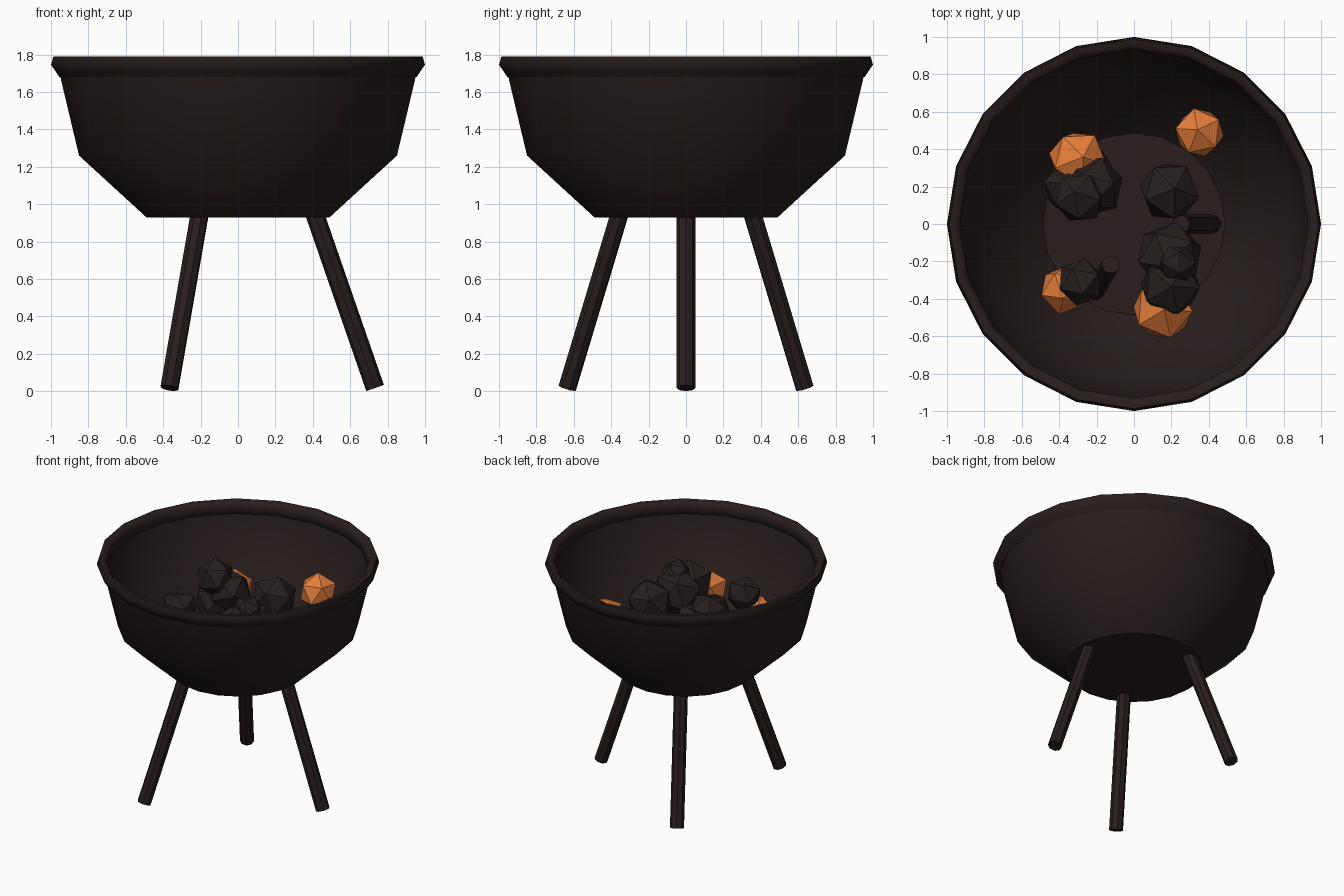
import bpy, bmesh, math
from mathutils import Vector, Euler

if "Cube" in bpy.data.objects:
    bpy.data.objects.remove(bpy.data.objects["Cube"], do_unlink=True)


def material(name, rgb):
    m = bpy.data.materials.new(name)
    m.use_nodes = True
    m.diffuse_color = (*rgb, 1)
    m.node_tree.nodes["Principled BSDF"].inputs["Base Color"].default_value = (*rgb, 1)
    return m


iron = material("dark iron", (0.021, 0.0125, 0.012))
charcoal = material("charcoal", (0.020, 0.0135, 0.013))
glow = material("glowing orange", (0.85, 0.225, 0.048))


def finish(name, bm, mat):
    bmesh.ops.recalc_face_normals(bm, faces=bm.faces)
    mesh = bpy.data.meshes.new(name)
    bm.to_mesh(mesh)
    bm.free()
    mesh.materials.append(mat)
    ob = bpy.data.objects.new(name, mesh)
    bpy.context.collection.objects.link(ob)
    return ob


def lathe(name, profile, mat, sides=20, closed=False):
    """Revolve (radius, height) points about z; an open profile is capped at both ends."""
    bm = bmesh.new()
    rings = [[bm.verts.new((r * math.cos(math.tau * i / sides),
                            r * math.sin(math.tau * i / sides), z))
              for i in range(sides)] for r, z in profile]
    pairs = list(zip(rings, rings[1:]))
    if closed:
        pairs.append((rings[-1], rings[0]))
    else:
        bm.faces.new(rings[0])
        bm.faces.new(rings[-1])
    for a, b in pairs:
        for i in range(sides):
            j = (i + 1) % sides
            bm.faces.new((a[i], a[j], b[j], b[i]))
    return finish(name, bm, mat)


def smooth(ob, degrees):
    bpy.ops.object.select_all(action="DESELECT")
    ob.select_set(True)
    bpy.context.view_layer.objects.active = ob
    bpy.ops.object.shade_smooth_by_angle(angle=math.radians(degrees))


# Thin bowl shell, outside up and inside down
bowl = lathe("bowl", [(0.49, 0.93), (0.85, 1.26), (0.957, 1.71),
                      (0.935, 1.71), (0.842, 1.264), (0.487, 0.938)], iron)
smooth(bowl, 40)

# Rolled rim
rim = lathe("rim", [(0.93, 1.70), (0.955, 1.68), (0.975, 1.71), (1.0, 1.745),
                    (0.987, 1.79), (0.953, 1.79), (0.93, 1.765)], iron, closed=True)
smooth(rim, 60)

# Three splayed legs running up through the bowl floor
for i, side in enumerate(("left", "back_right", "front_right")):
    turn = Vector((math.cos(math.tau * i / 3), math.sin(math.tau * i / 3), 0))
    foot = turn * 0.733 + Vector((0, 0, 0.017))
    head = turn * 0.25 + Vector((0, 0, 1.41))
    axis = head - foot
    bm = bmesh.new()
    bmesh.ops.create_cone(bm, cap_ends=True, segments=8, radius1=0.05,
                          radius2=0.05, depth=axis.length)
    bm.transform(axis.to_track_quat("Z", "Y").to_matrix().to_4x4())
    bmesh.ops.translate(bm, verts=bm.verts, vec=(foot + head) / 2)
    finish(side + "_leg", bm, iron)


def lump(name, mat, x, y, z, radius, seed):
    bm = bmesh.new()
    bmesh.ops.create_icosphere(bm, subdivisions=1, radius=radius)
    bm.transform(Euler((seed * 0.7, seed * 1.1, seed * 1.9)).to_matrix().to_4x4())
    bmesh.ops.translate(bm, verts=bm.verts, vec=(x, y, z))
    finish(name, bm, mat)


# Faceted lumps of coal: x, y, z, radius
coals = [(-0.29, 0.14, 1.50, 0.143), (-0.215, 0.20, 1.40, 0.165),
         (-0.33, 0.20, 1.31, 0.165), (0.19, 0.175, 1.46, 0.17),
         (0.19, -0.165, 1.40, 0.185), (0.195, -0.33, 1.42, 0.172),
         (0.23, -0.21, 1.52, 0.11), (-0.285, -0.31, 1.46, 0.13)]
for n, c in enumerate(coals):
    lump(f"coal_{n + 1}", charcoal, *c, n + 1)

# Glowing embers
embers = [(0.35, 0.49, 1.43, 0.14), (-0.30, 0.345, 1.33, 0.165),
          (-0.37, -0.35, 1.31, 0.137), (0.155, -0.455, 1.32, 0.174)]
for n, e in enumerate(embers):
    lump(f"ember_{n + 1}", glow, *e, n + 3)
